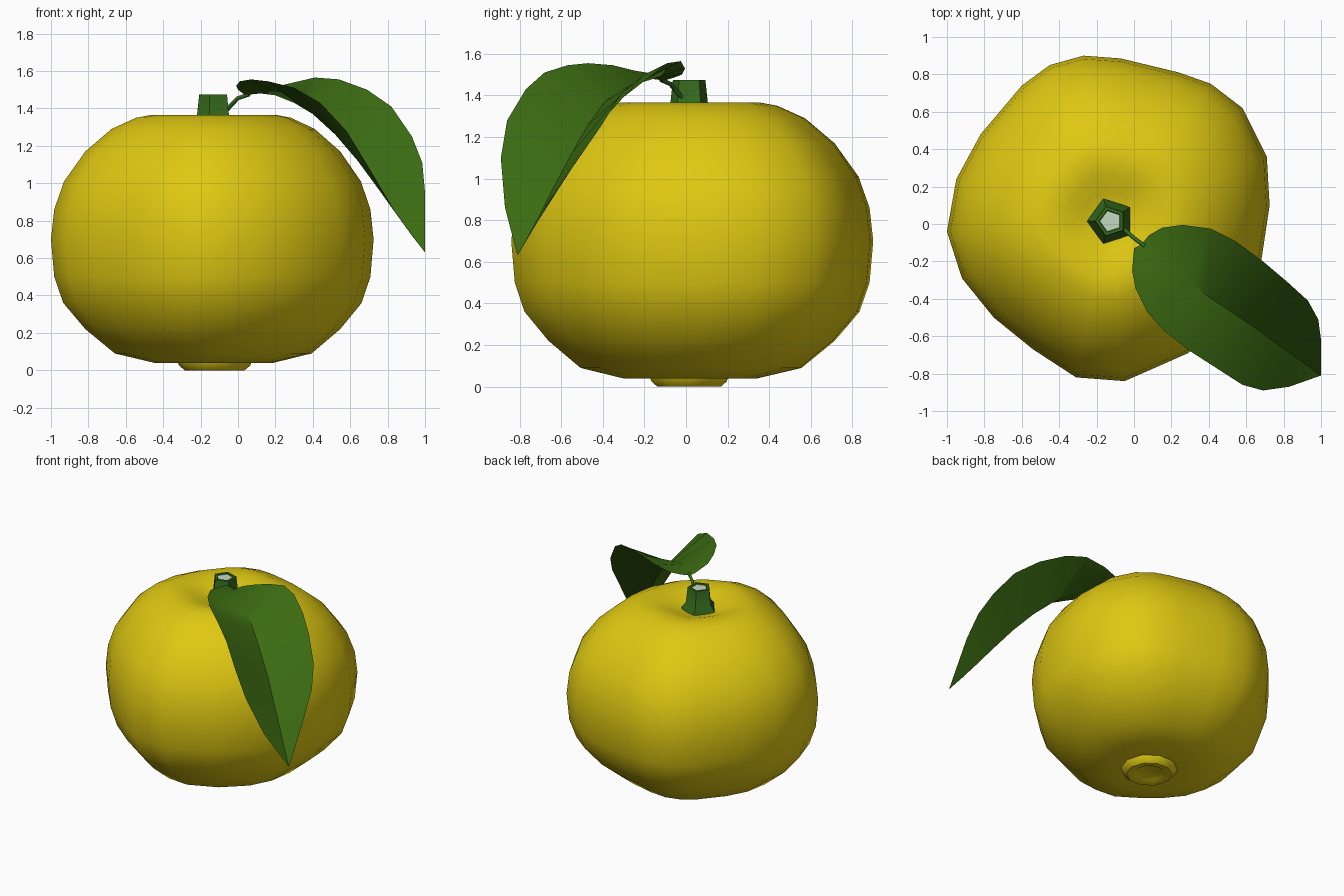
import bpy, bmesh, math

if "Cube" in bpy.data.objects:
    bpy.data.objects.remove(bpy.data.objects["Cube"])

def mat(name, rgb):
    m = bpy.data.materials.new(name)
    m.diffuse_color = (*rgb, 1)
    m.use_nodes = True
    m.node_tree.nodes["Principled BSDF"].inputs["Base Color"].default_value = m.diffuse_color
    return m

YELLOW = mat("yellow peel", (0.74, 0.58, 0.006))
LEAF = mat("leaf green", (0.045, 0.15, 0.006))
STEM = mat("stem green", (0.035, 0.14, 0.012))
PALE = mat("pale cut wood", (0.55, 0.70, 0.53))

def make(name, verts, faces, mats, angle=None, fix=True):
    me = bpy.data.meshes.new(name)
    me.from_pydata(verts, [], faces)
    for m in mats:
        me.materials.append(m)
    if fix:
        bm = bmesh.new()
        bm.from_mesh(me)
        bmesh.ops.recalc_face_normals(bm, faces=bm.faces)
        bm.to_mesh(me)
        bm.free()
    ob = bpy.data.objects.new(name, me)
    bpy.context.collection.objects.link(ob)
    if angle:
        bpy.ops.object.select_all(action='DESELECT')
        ob.select_set(True)
        bpy.context.view_layer.objects.active = ob
        bpy.ops.object.shade_smooth_by_angle(angle=math.radians(angle))
    return ob

def loft(name, rings, mats, angle=None):
    """Join equal-length rings of points and cap both ends with a fan."""
    n = len(rings[0])
    verts = [p for r in rings for p in r]
    faces = [(k*n + i, k*n + (i+1) % n, (k+1)*n + (i+1) % n, (k+1)*n + i)
             for k in range(len(rings)-1) for i in range(n)]
    faces += [tuple(range(n)), tuple(range(len(verts)-n, len(verts)))]
    return make(name, verts, faces, mats, angle)

# Fruit body: uneven plan outline, scaled along a squashed round profile
CX, CY = -0.125, 0.015
outline = [(0.725, 0.1), (0.71, 0.36), (0.58, 0.62), (0.41, 0.75), (0.24, 0.81),
           (-0.07, 0.885), (-0.27, 0.9), (-0.45, 0.85), (-0.6, 0.74), (-0.82, 0.48),
           (-0.95, 0.24), (-1.0, -0.04), (-0.92, -0.29), (-0.75, -0.5), (-0.54, -0.67),
           (-0.31, -0.82), (-0.05, -0.84), (0.29, -0.69), (0.55, -0.45), (0.68, -0.2)]
profile = [(0.2, 0.045), (0.37, 0.04), (0.61, 0.09), (0.79, 0.22), (0.925, 0.36),
           (0.98, 0.5), (1, 0.7), (0.98, 0.86), (0.92, 1.01), (0.79, 1.17), (0.63, 1.29),
           (0.48, 1.35), (0.39, 1.365), (0.28, 1.35), (0.18, 1.32), (0.09, 1.30)]
loft("fruit_body", [[(CX + (x-CX)*f, CY + (y-CY)*f, z) for x, y in outline]
                    for f, z in profile], [YELLOW], 60)

def ngon(n, r, z, start=180):
    return [(CX + r*math.cos(math.radians(start + 360*i/n)),
             CY + r*math.sin(math.radians(start + 360*i/n)), z) for i in range(n)]

# Blossom-end button under the fruit
loft("bottom_button", [ngon(10, r, z) for r, z in
     [(0.2, 0.05), (0.19, 0.025), (0.16, 0.0), (0.12, 0.0), (0.1, 0.012)]], [YELLOW], 40)

# Five-sided stem with a pale recessed top
stem = loft("stem", [ngon(5, r, z) for r, z in
            [(0.13, 1.29), (0.125, 1.32), (0.095, 1.36), (0.082, 1.475), (0.062, 1.475), (0.058, 1.468)]],
            [STEM, PALE], 35)
for p in stem.data.polygons:
    if p.normal.z > 0.9 and p.center.z < 1.472:
        p.material_index = 1

# Thin leaf stalk
cu = bpy.data.curves.new("leaf_stalk", 'CURVE')
cu.dimensions = '3D'
cu.bevel_depth = 0.011
cu.bevel_resolution = 1
sp = cu.splines.new('POLY')
path = [(-0.06, -0.02, 1.39), (-0.035, -0.045, 1.42), (0.0, -0.075, 1.455), (0.06, -0.12, 1.475)]
sp.points.add(len(path)-1)
for pt, co in zip(sp.points, path):
    pt.co = (*co, 1)
cu.materials.append(STEM)
bpy.context.collection.objects.link(bpy.data.objects.new("leaf_stalk", cu))

# Leaf: far edge, midrib and near edge at each station, folded along the midrib
far = [(.08, -.06, 1.485), (.15, -.02, 1.50), (.26, -.005, 1.53), (.41, -.025, 1.565),
       (.54, -.09, 1.555), (.69, -.2, 1.5), (.82, -.31, 1.41), (.93, -.41, 1.25),
       (.985, -.51, 1.11), (1, -.62, .95)]
mid = [(.07, -.13, 1.475), (.12, -.17, 1.48), (.2, -.24, 1.47), (.3, -.31, 1.43),
       (.40, -.39, 1.37), (.52, -.47, 1.26), (.64, -.55, 1.12), (.75, -.63, .97),
       (.85, -.7, .83), (.93, -.76, .72)]
near = [(0, -.13, 1.5), (-.01, -.25, 1.52), (.01, -.35, 1.545), (.07, -.47, 1.555),
        (.16, -.57, 1.545), (.3, -.68, 1.51), (.44, -.77, 1.43), (.58, -.86, 1.28),
        (.69, -.89, 1.1), (.83, -.87, .86)]
n = len(mid)
verts = far + mid + near + [(.04, -.11, 1.47), (1.0, -.81, .63)]
base, tip = 3*n, 3*n + 1
faces = []
for o in (0, n):
    faces += [(o+i, o+n+i, o+n+i+1, o+i+1) for i in range(n-1)]
    faces += [(base, o+n, o), (tip, o+n-1, o+2*n-1)]
leaf = make("leaf", verts, faces, [LEAF], 40)
# Face the leaf's upper side upwards
if sum(p.normal.z * p.area for p in leaf.data.polygons) < 0:
    leaf.data.flip_normals()
